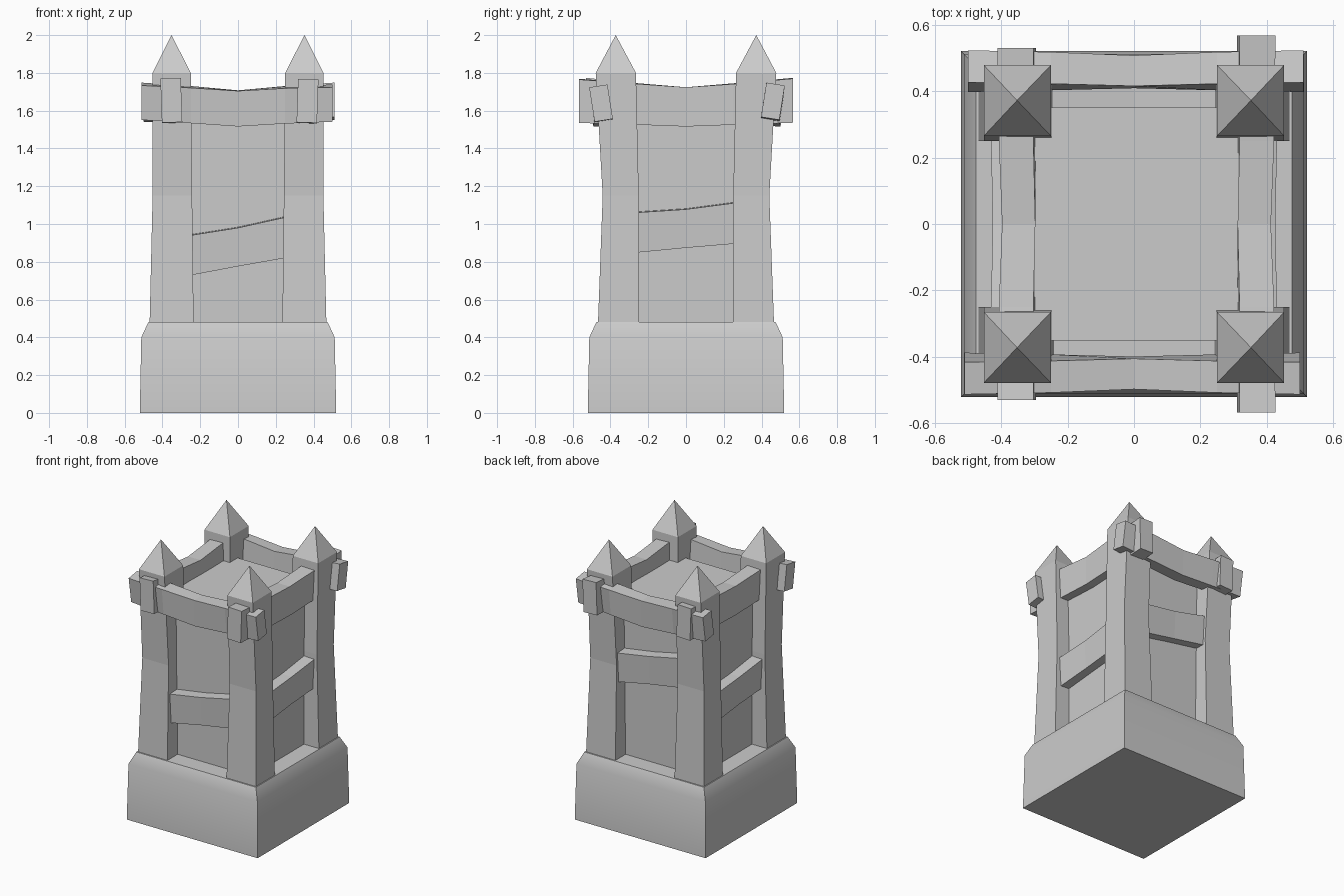
import bpy, bmesh, math

if "Cube" in bpy.data.objects:
    bpy.data.objects.remove(bpy.data.objects["Cube"])

SMOOTH = math.radians(30)


def loft(name, rings, tip=None):
    """Skin a list of four-point rings; close the end with a cap or a tip."""
    bm = bmesh.new()
    vs = [[bm.verts.new(p) for p in r] for r in rings]
    for a, b in zip(vs, vs[1:]):
        for i in range(4):
            j = (i + 1) % 4
            bm.faces.new((a[i], a[j], b[j], b[i]))
    bm.faces.new(vs[0][::-1])
    if tip:
        t = bm.verts.new(tip)
        for i in range(4):
            bm.faces.new((vs[-1][i], vs[-1][(i + 1) % 4], t))
    else:
        bm.faces.new(vs[-1])
    bmesh.ops.recalc_face_normals(bm, faces=bm.faces)
    me = bpy.data.meshes.new(name)
    bm.to_mesh(me)
    bm.free()
    ob = bpy.data.objects.new(name, me)
    bpy.context.collection.objects.link(ob)
    return ob


def rect(x0, x1, y0, y1, z):
    return [(x0, y0, z), (x1, y0, z), (x1, y1, z), (x0, y1, z)]


def beam(name, stations, angle=0):
    """Bent timber along local x. Station: x, y, z, half width, half height, roll."""
    rings = []
    for x, y, z, w, h, roll in stations:
        c, s = math.cos(math.radians(roll)), math.sin(math.radians(roll))
        rings.append([(x, y + u * c - v * s, z + u * s + v * c)
                      for u, v in ((-w, -h), (w, -h), (w, h), (-w, h))])
    ob = loft(name, rings)
    ob.rotation_euler.z = math.radians(angle)
    return ob


# stone base with a bevelled top
base = loft("stone_base", [rect(-r, r, -r, r, z)
                           for r, z in ((.52, 0), (.512, .40), (.475, .48))])
bpy.context.view_layer.objects.active = base
base.select_set(True)
bpy.ops.object.shade_smooth_by_angle(angle=SMOOTH)

# recessed core: walls and roof floor
loft("tower_core", [rect(-.35, .35, -.35, .35, z) for z in (.47, 1.62)])

# waisted corner posts with pyramid caps (z, inner x, outer x, inner y, outer y)
post = [(.47, .235, .468, .25, .466), (1.15, .243, .452, .25, .441),
        (1.8, .25, .452, .265, .478)]
for sx in (-1, 1):
    for sy in (-1, 1):
        name = ("front" if sy < 0 else "back") + ("_left" if sx < 0 else "_right")
        loft(name + "_post",
             [rect(sx * xi, sx * xo, sy * yi, sy * yo, z) for z, xi, xo, yi, yo in post],
             tip=(sx * .352, sy * .372, 2.0))

# sagging, rolled top beams at front and back
front = [(-.51, -.45, 1.65, .049, .092, 9), (-.25, -.45, 1.632, .048, .094, 6),
         (0, -.448, 1.612, .046, .094, 2), (.25, -.45, 1.630, .048, .094, 6),
         (.50, -.45, 1.64, .049, .092, 9)]
beam("front_top_beam", front)
beam("back_top_beam", [(x, y - .01, z, w, h, r) for x, y, z, w, h, r in front], 180)


# longer, deeper side beams running through the posts
def side_stations(reach, off):
    return [(-reach, -off, 1.652, .054, .115, 2),
            (-.25, -off + .002, 1.635, .052, .108, 2),
            (0, -off + .006, 1.62, .050, .104, 0),
            (.25, -off + .002, 1.635, .052, .108, 2),
            (reach, -off, 1.655, .054, .117, 2)]


beam("right_top_beam", side_stations(.567, .368), 90)
beam("left_top_beam", side_stations(.53, .353), -90)


# slanted planks between the posts on each wall
def plank(name, angle, za, zm, zb):
    beam(name, [(-.26, -.38, za, .045, .106, 3), (0, -.375, zm, .045, .102, 3),
                (.26, -.38, zb, .045, .108, 3)], angle)


plank("front_plank", 0, .835, .88, .932)
plank("back_plank", 180, 1.13, 1.175, 1.225)
plank("right_plank", 90, .957, .978, 1.006)
plank("left_plank", -90, .957, .978, 1.006)
